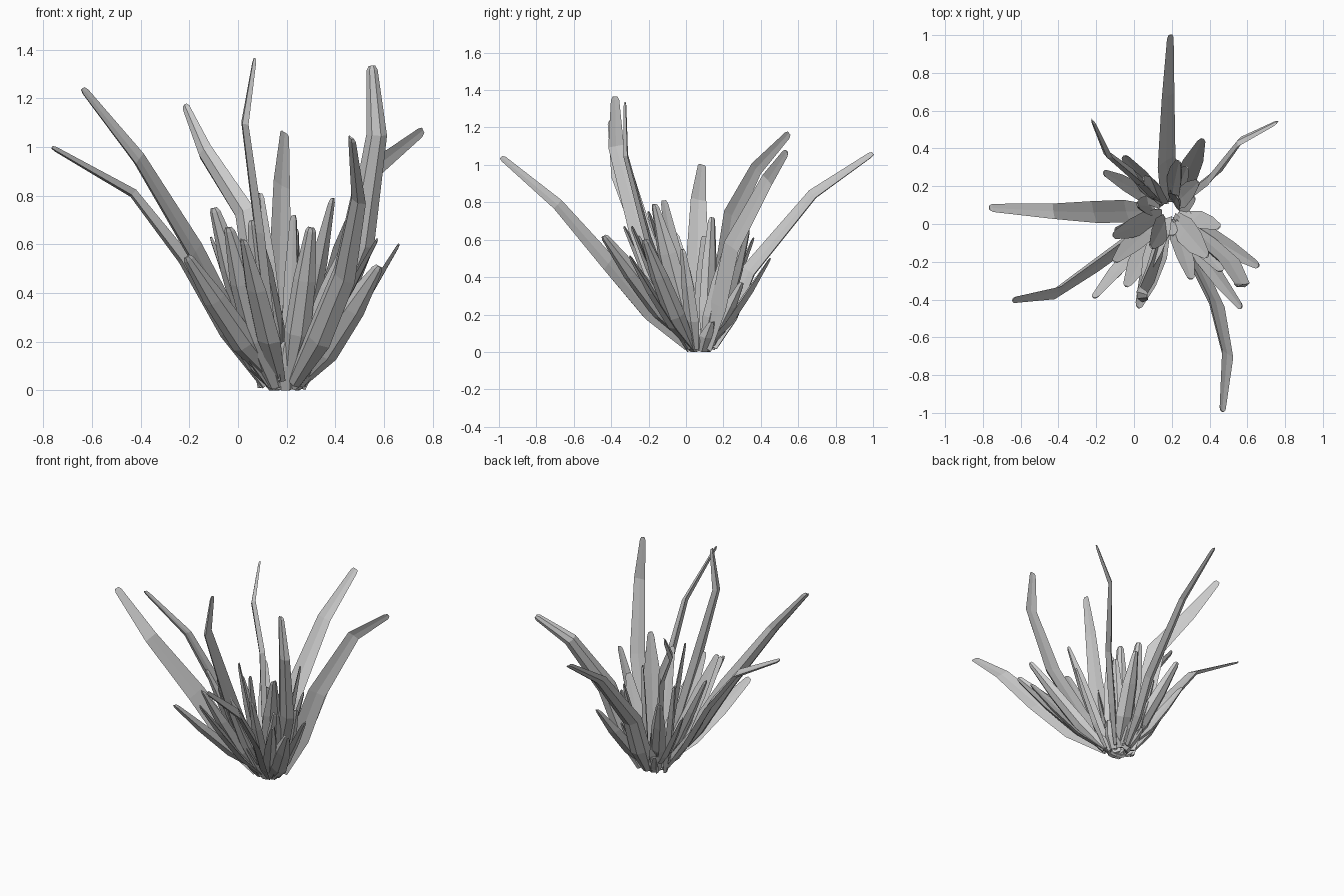
import bpy, bmesh, random
from mathutils import Vector, Matrix

random.seed(4)
CROWN = Vector((0.19, 0.07, 0))
UP = Vector((0, 0, 1))


def leaf(name, path, widths, facing=None, roll=0.0):
    """Loft a folded, keeled blade along a path; the last ring forms a blunt tip."""
    pts = [Vector(p) for p in path]
    last = (pts[-1] - pts[-2]).normalized()
    pts.insert(-1, pts[-1] - last * 0.018)
    widths = widths[:-1] + [widths[-1], widths[-1] * 0.6]
    out = pts[-1] - pts[0]
    out.z = 0
    side = UP.cross(out.normalized())
    bm = bmesh.new()
    rings = []
    for i, (p, w) in enumerate(zip(pts, widths)):
        t = (pts[min(i + 1, len(pts) - 1)] - pts[max(i - 1, 0)]).normalized()
        s = Vector(facing).cross(t) if facing else side - t * side.dot(t)
        s = Matrix.Rotation(roll, 3, t) @ s.normalized()
        n = t.cross(s)
        ring = []
        for a, b in ((-0.5, 0.1), (-0.22, -0.17), (0.22, -0.17), (0.5, 0.1), (0, 0.06)):
            v = p + s * (a * w) + n * (b * w)
            v.z = max(v.z, 0)
            ring.append(bm.verts.new(v))
        rings.append(ring)
    for r, q in zip(rings, rings[1:]):
        for k in range(5):
            m = (k + 1) % 5
            bm.faces.new((r[k], r[m], q[m], q[k]))
    bm.faces.new(rings[0][::-1])
    bm.faces.new(rings[-1])
    bmesh.ops.recalc_face_normals(bm, faces=bm.faces)
    me = bpy.data.meshes.new(name)
    bm.to_mesh(me)
    bm.free()
    bpy.context.collection.objects.link(bpy.data.objects.new(name, me))


def root(target, radius):
    d = Vector((target[0], target[1], 0)) - CROWN
    return CROWN + d.normalized() * radius + UP * random.uniform(0.01, 0.06)


# Long outer leaves: middle, bend, tip, direction the blade faces
long_leaves = [
    ((0.165, 0.34, 0.43), (0.175, 0.68, 0.84), (0.19, 1.0, 1.06), (0.6, -0.5, 0.6)),
    ((-0.22, 0.06, 0.54), (-0.43, 0.065, 0.81), (-0.765, 0.085, 1.0), (0.5, 0.25, 0.8)),
    ((-0.18, -0.2, 0.57), (-0.41, -0.36, 0.95), (-0.64, -0.4, 1.24), (0.6, -0.6, 0.5)),
    ((0.02, 0.24, 0.73), (-0.14, 0.37, 0.98), (-0.22, 0.55, 1.17), (0.8, 0.55, -0.12)),
    ((0.42, 0.25, 0.56), (0.565, 0.44, 0.92), (0.76, 0.54, 1.07), (0.6, -0.75, -0.2)),
    ((0.43, -0.42, 0.47), (0.49, -0.69, 0.785), (0.465, -0.99, 1.04), (0.7, 0.45, 0.5)),
    ((0.5, -0.2, 0.6), (0.57, -0.32, 1.05), (0.55, -0.325, 1.335), (0.05, 1, 0.1)),
    ((0.09, -0.25, 0.66), (0.03, -0.375, 1.1), (0.07, -0.38, 1.365), (1, 0.12, 0)),
]
for i, (mid, bend, tip, facing) in enumerate(long_leaves):
    b = root(mid, 0.08)
    low = b.lerp(Vector(mid), 0.48) - UP * 0.03
    leaf(f"long_leaf_{i + 1}", [b, low, mid, bend, tip],
         [0.06, 0.125, 0.12, 0.085, 0.045], facing)

# Shorter inner leaves: tip x, y, z, greatest width
short_leaves = [
    (0.66, -0.22, 0.60, 0.11), (0.58, -0.30, 0.51, 0.13), (0.57, -0.44, 0.62, 0.12),
    (0.39, -0.17, 0.79, 0.14), (0.02, -0.44, 0.62, 0.13), (-0.04, -0.33, 0.67, 0.14),
    (-0.21, -0.39, 0.55, 0.11), (-0.10, -0.20, 0.75, 0.13), (-0.11, -0.06, 0.63, 0.12),
    (-0.16, 0.27, 0.51, 0.11), (-0.05, 0.36, 0.61, 0.11), (0.36, 0.45, 0.50, 0.13),
    (0.24, 0.33, 0.66, 0.12), (0.23, 0.14, 0.72, 0.11), (0.30, -0.29, 0.67, 0.11),
    (0.09, -0.12, 0.81, 0.12), (0.06, -0.28, 0.70, 0.13), (0.02, 0.10, 0.62, 0.11),
    (0.34, 0.22, 0.55, 0.11), (0.28, 0.30, 0.37, 0.11), (0.45, -0.02, 0.55, 0.11),
    (0.05, 0.24, 0.50, 0.11), (0.46, -0.25, 0.62, 0.12), (-0.10, -0.03, 0.36, 0.09),
]
for i, (x, y, z, w) in enumerate(short_leaves):
    tip = Vector((x, y, z))
    b = root(tip, random.uniform(0.04, 0.1))
    low = b.lerp(tip, 0.34) - UP * 0.03
    mid = b.lerp(tip, 0.68) - UP * 0.02
    leaf(f"short_leaf_{i + 1}", [b, low, mid, tip], [w * 0.5, w, w * 0.85, 0.045],
         roll=random.choice((-1, 1)) * random.uniform(0.3, 0.85))

# Stubby sheaths round the crown
for i, (x, y, z) in enumerate([(0.2, -0.06, 0.2), (0.06, 0.0, 0.13), (0.1, 0.2, 0.15),
                               (0.32, 0.14, 0.16), (0.32, 0.0, 0.14)]):
    tip = Vector((x, y, z))
    b = root(tip, 0.05)
    b.z = 0.005
    leaf(f"base_sheath_{i + 1}", [b, b.lerp(tip, 0.5), tip], [0.08, 0.1, 0.05])
